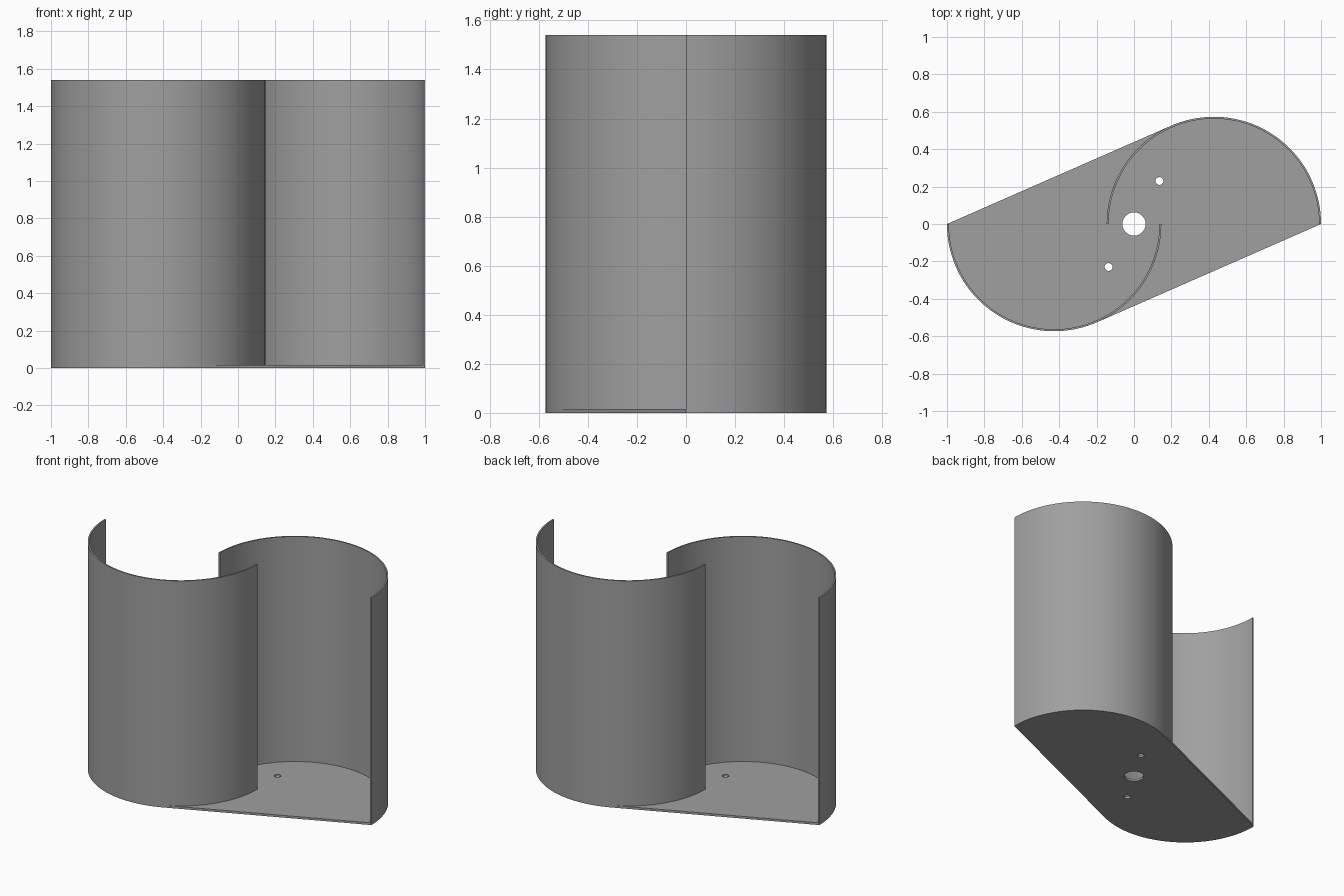
import bpy, bmesh, math

if "Cube" in bpy.data.objects:
    bpy.data.objects.remove(bpy.data.objects["Cube"])

RADIUS, OFFSET = 0.573, 0.427      # blade radius and centre distance from the axis
WALL, BASE, HEIGHT = 0.01, 0.015, 1.54
STEPS = 64

grey = bpy.data.materials.new("matte grey")
grey.diffuse_color = (0.35, 0.35, 0.35, 1)
grey.use_nodes = True
grey.node_tree.nodes["Principled BSDF"].inputs["Base Color"].default_value = grey.diffuse_color


def arc(cx, cy, r, a0, a1, n):
    return [(cx + r * math.cos(a0 + (a1 - a0) * i / n),
             cy + r * math.sin(a0 + (a1 - a0) * i / n)) for i in range(n + 1)]


def turned(points):
    """Half turn about the vertical axis."""
    return [(-x, -y) for x, y in points]


def extrude_outline(name, loops, z0, z1):
    """Fill closed outlines (inner ones become holes) and extrude them upwards."""
    curve = bpy.data.curves.new(name, 'CURVE')
    curve.dimensions, curve.fill_mode = '2D', 'BOTH'
    curve.extrude = (z1 - z0) / 2
    for loop in loops:
        spline = curve.splines.new('POLY')
        spline.points.add(len(loop) - 1)
        for point, (x, y) in zip(spline.points, loop):
            point.co = (x, y, 0, 1)
        spline.use_cyclic_u = True
    obj = bpy.data.objects.new(name, curve)
    bpy.context.collection.objects.link(obj)
    bpy.ops.object.select_all(action='DESELECT')
    obj.select_set(True)
    bpy.context.view_layer.objects.active = obj
    bpy.ops.object.convert(target='MESH')
    obj = bpy.context.object
    obj.name = name
    # Weld the caps to the walls and lift into place
    bm = bmesh.new()
    bm.from_mesh(obj.data)
    bmesh.ops.remove_doubles(bm, verts=bm.verts, dist=1e-5)
    bmesh.ops.translate(bm, verts=bm.verts, vec=(0, 0, (z0 + z1) / 2))
    bmesh.ops.recalc_face_normals(bm, faces=bm.faces)
    bm.to_mesh(obj.data)
    bm.free()
    obj.data.materials.clear()
    obj.data.materials.append(grey)
    bpy.ops.object.shade_smooth_by_angle(angle=math.radians(30))
    return obj


# Base plate: two arcs joined by tangents running to the opposite blade tips
tangent = math.pi - math.acos(RADIUS / (1 + OFFSET))
half = arc(OFFSET, 0, RADIUS, 0, tangent, STEPS)
holes = [arc(0, 0, 0.062, 0, math.tau, 48)[:-1]]           # shaft hole
bolt = arc(0.136, 0.23, 0.021, 0, math.tau, 24)[:-1]       # bolt holes
holes += [bolt, turned(bolt)]
extrude_outline("base_plate", [half + turned(half)] + holes, 0, BASE)

# Two half-round blades, one the half turn of the other
blade = (arc(OFFSET, 0, RADIUS, 0, math.pi, STEPS)
         + arc(OFFSET, 0, RADIUS - WALL, math.pi, 0, STEPS))
extrude_outline("back_blade", [blade], BASE, HEIGHT)
extrude_outline("front_blade", [turned(blade)], BASE, HEIGHT)
